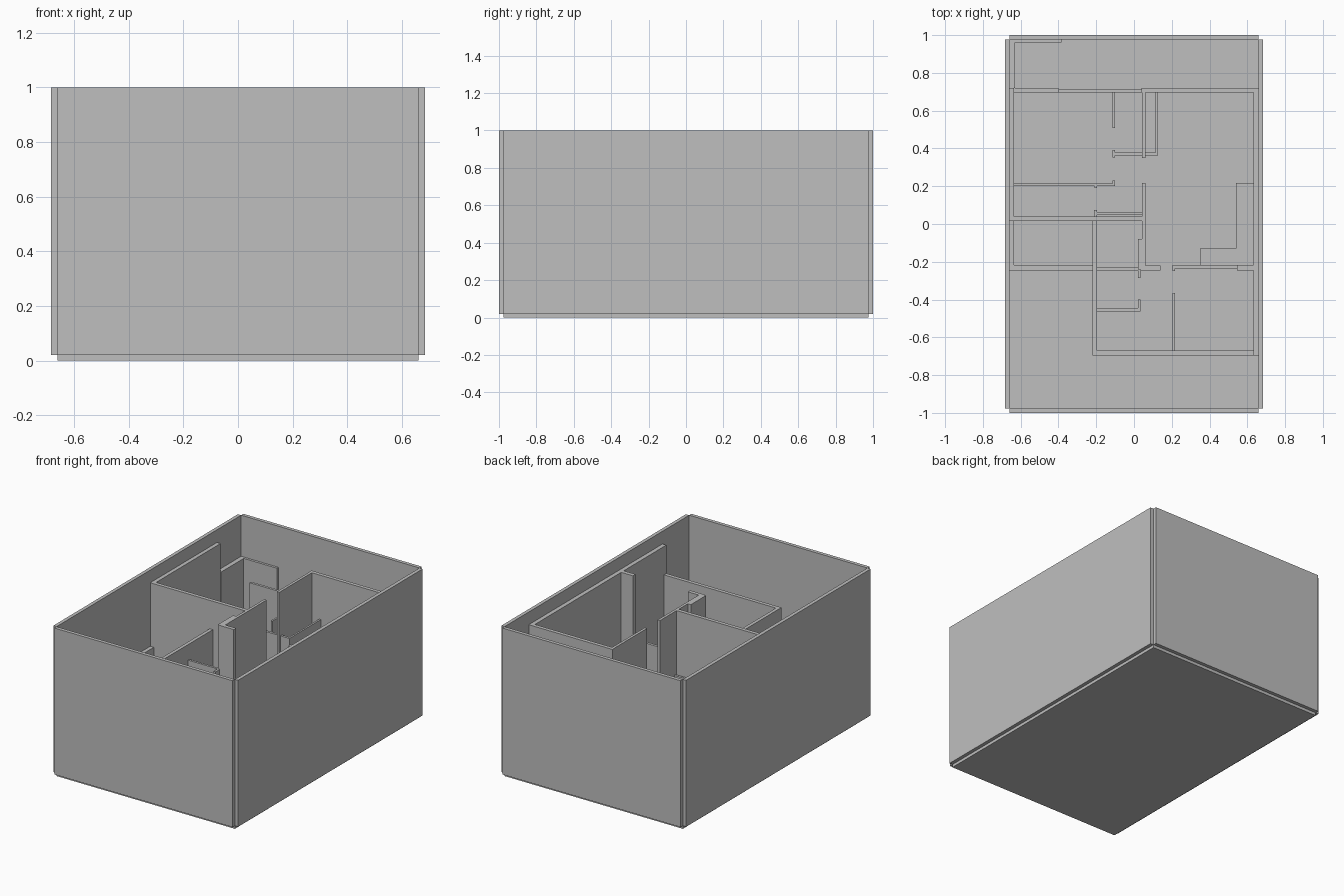
import bpy

old = bpy.data.objects.get("Cube")
if old:
    bpy.data.objects.remove(old, do_unlink=True)

grey = bpy.data.materials.new("plain_grey")
grey.use_nodes = True
COLOUR = (0.52, 0.52, 0.52, 1)
grey.diffuse_color = COLOUR
grey.node_tree.nodes["Principled BSDF"].inputs["Base Color"].default_value = COLOUR

SLAB = 0.02    # top of the floor slab
TALL = 0.915   # full-height house walls
MID = 0.725    # walls below high windows
PART = 0.62    # inner partitions
LOW = 0.49     # sills and low walls


def box(name, x0, x1, y0, y1, top, bottom=SLAB):
    """Axis-aligned block between the given limits."""
    bpy.ops.mesh.primitive_cube_add(
        size=1, location=((x0 + x1) / 2, (y0 + y1) / 2, (top + bottom) / 2))
    ob = bpy.context.object
    ob.name = name
    ob.scale = (x1 - x0, y1 - y0, top - bottom)
    bpy.ops.object.transform_apply(location=False, rotation=False, scale=True)
    ob.data.materials.append(grey)
    return ob


# Floor slab and boundary walls
box("floor_slab", -0.66, 0.66, -0.976, 0.976, SLAB, 0)
for side, s in (("left", 1), ("right", -1)):
    a, b = sorted((s * 0.66, s * 0.684))
    box(side + "_boundary_wall", a, b, -0.976, 0.976, 1)
for side, s in (("back", 1), ("front", -1)):
    a, b = sorted((s * 0.976, s * 1.0))
    box(side + "_boundary_wall", -0.66, 0.66, a, b, 1)

# Full-height house walls
box("east_house_wall", 0.632, 0.66, -0.695, 0.72, TALL)
box("west_house_wall", -0.66, -0.634, 0.015, 0.72, TALL)
box("north_house_wall", 0.04, 0.632, 0.695, 0.72, TALL)
box("middle_cross_wall", -0.634, 0.06, 0.015, 0.04, TALL)
box("hall_wall_north", 0.042, 0.06, 0.35, 0.695, TALL)
box("hall_wall_south", 0.042, 0.06, -0.22, 0.217, TALL)
box("hall_wall_backing", 0.02, 0.042, -0.24, -0.08, TALL)
box("hall_end_pier", 0.035, 0.14, -0.245, -0.22, TALL)
box("kitchen_pier", 0.545, 0.632, -0.245, -0.217, TALL)

# Walls below high windows, and the yard walls
box("north_window_wall", -0.40, 0.042, 0.695, 0.712, MID)
box("front_house_wall", -0.22, 0.632, -0.695, -0.67, MID)
box("courtyard_wall", -0.22, -0.197, -0.67, 0.015, MID)
box("back_yard_side_wall", -0.66, -0.63, 0.72, 0.976, MID)
box("back_yard_end_wall", -0.63, -0.385, 0.96, 0.976, MID)

# Low sills
box("north_sill", -0.634, -0.40, 0.695, 0.72, LOW)
box("west_sill", -0.66, -0.634, -0.245, 0.015, LOW)
box("courtyard_sill", -0.634, -0.22, -0.245, -0.218, LOW)
box("kitchen_sill", 0.204, 0.545, -0.235, -0.217, LOW)
box("kitchen_sill_stub", 0.204, 0.216, -0.25, -0.235, LOW)

# Inner partitions
box("closet_back", 0.115, 0.127, 0.362, 0.695, PART)
box("closet_front", -0.10, 0.115, 0.362, 0.378, PART)
box("closet_door_stub", -0.113, -0.10, 0.352, 0.393, PART)
box("bedroom_partition", -0.113, -0.10, 0.508, 0.695, PART)
box("bath_partition", -0.634, -0.10, 0.2, 0.215, LOW)
box("bath_door_stub", -0.209, -0.197, 0.19, 0.2, LOW)
box("bath_corner_stub", -0.113, -0.10, 0.215, 0.23, LOW)
box("niche_partition", -0.197, 0.042, 0.048, 0.063, LOW)
box("niche_stub", -0.213, -0.197, 0.04, 0.073, LOW)
box("store_partition", -0.197, 0.035, -0.245, -0.23, PART)
box("store_stub", 0.02, 0.035, -0.287, -0.245, PART)
box("entry_partition", -0.197, 0.035, -0.462, -0.445, PART)
box("entry_stub", 0.02, 0.035, -0.445, -0.40, PART)
box("front_room_partition", 0.204, 0.216, -0.67, -0.365, LOW)

# Kitchen counter
box("counter_long", 0.54, 0.632, -0.13, 0.217, 0.27)
box("counter_short", 0.35, 0.632, -0.217, -0.13, 0.27)
